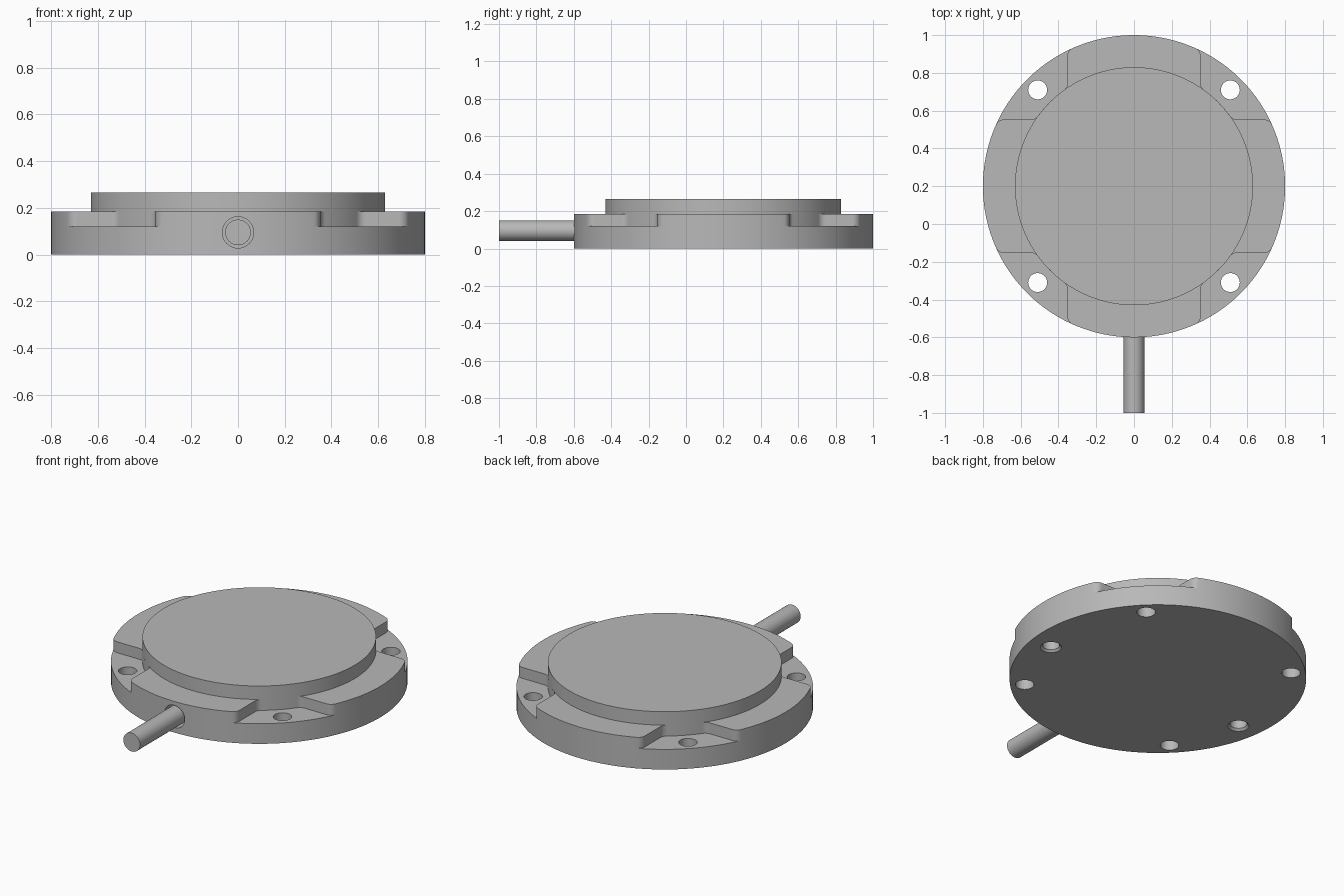
import bpy, bmesh, math
from mathutils import Matrix, Vector

cube = bpy.data.objects.get("Cube")
if cube:
    bpy.data.objects.remove(cube, do_unlink=True)

CENTRE = Vector((0, 0.2, 0))
FLANGE_R, PLATE_R = 0.8, 0.63
FLOOR_Z, FLANGE_Z, PLATE_Z = 0.12, 0.185, 0.265

grey = bpy.data.materials.new("plain grey")
grey.use_nodes = True
tone = (0.48, 0.48, 0.48, 1)
grey.diffuse_color = tone
grey.node_tree.nodes["Principled BSDF"].inputs["Base Color"].default_value = tone


def make_object(name, bm, matrix):
    bmesh.ops.recalc_face_normals(bm, faces=bm.faces[:])
    mesh = bpy.data.meshes.new(name)
    bm.to_mesh(mesh)
    bm.free()
    mesh.materials.append(grey)
    obj = bpy.data.objects.new(name, mesh)
    obj.matrix_world = matrix
    bpy.context.collection.objects.link(obj)
    return obj


def turned(name, profile, matrix, sides=48):
    """Solid of revolution with flat caps from (radius, height) pairs."""
    bm = bmesh.new()
    rings = [[bm.verts.new((r * math.cos(a), r * math.sin(a), z))
              for a in (math.tau * i / sides for i in range(sides))]
             for r, z in profile]
    for low, high in zip(rings, rings[1:]):
        for i in range(sides):
            j = (i + 1) % sides
            bm.faces.new((low[i], low[j], high[j], high[i]))
    bm.faces.new(rings[0])
    bm.faces.new(rings[-1])
    return make_object(name, bm, matrix)


def prism(name, outline, z0, z1, matrix):
    bm = bmesh.new()
    face = bm.faces.new([bm.verts.new((x, y, z0)) for x, y in outline])
    top = bmesh.ops.extrude_face_region(bm, geom=[face])["geom"]
    verts = [v for v in top if isinstance(v, bmesh.types.BMVert)]
    bmesh.ops.translate(bm, verts=verts, vec=(0, 0, z1 - z0))
    return make_object(name, bm, matrix)


def cut(target, cutter):
    cutter.hide_render = True
    bpy.context.view_layer.objects.active = target
    mod = target.modifiers.new("cut", "BOOLEAN")
    mod.operation, mod.solver, mod.object = "DIFFERENCE", "EXACT", cutter
    bpy.ops.object.modifier_apply(modifier=mod.name)
    bpy.data.objects.remove(cutter, do_unlink=True)


def arc(cx, cy, r, a0, a1, steps):
    return [(cx + r * math.cos(a0 + (a1 - a0) * i / steps),
             cy + r * math.sin(a0 + (a1 - a0) * i / steps)) for i in range(steps + 1)]


def notch_outline(wall=0.353, fillet=0.045):
    """Corner recess: round tab corner, straight wall, fillet, arc round the plate."""
    ox = wall - fillet
    oy = math.sqrt((FLANGE_R - fillet) ** 2 - ox ** 2)
    ix = wall + fillet
    iy = math.sqrt((PLATE_R + fillet) ** 2 - ix ** 2)
    outer, inner = math.atan2(oy, ox), math.atan2(iy, ix)
    half = [(math.cos(outer), math.sin(outer))]
    half += arc(ox, oy, fillet, outer, 0, 8)
    half += arc(ix, iy, fillet, math.pi, math.pi + inner, 8)
    half += arc(0, 0, PLATE_R, inner, math.pi / 4, 10)[1:-1]
    middle = PLATE_R * math.sqrt(0.5)
    return half + [(middle, middle)] + [(y, x) for x, y in reversed(half)] + [(1, 1)]


at_centre = Matrix.Translation(CENTRE)

# Flange body with raised tabs
body = turned("flange_body", [(FLANGE_R, 0), (FLANGE_R, FLANGE_Z)], at_centre, 160)

# Four corner recesses and their through holes
for k in range(4):
    turn = at_centre @ Matrix.Rotation(k * math.pi / 2, 4, "Z")
    cut(body, prism("recess_cutter", notch_outline(), FLOOR_Z, 0.3, turn))
    hole = turn @ Matrix.Translation((0.51, 0.51, 0))
    cut(body, turned("bolt_cutter", [(0.05, -0.1), (0.05, 0.3)], hole))

# Two chamfered blind holes underneath
for side in (-1, 1):
    spot = at_centre @ Matrix.Translation((side * 0.66, -0.11, 0))
    cut(body, turned("dowel_cutter", [(0.058, -0.05), (0.058, 0), (0.046, 0.012),
                                      (0.046, 0.11)], spot))

# Socket for the rod in the front rim
forward = Matrix.Translation((0, -0.5, 0.095)) @ Matrix.Rotation(math.pi / 2, 4, "X")
cut(body, turned("socket_cutter", [(0.067, 0), (0.067, 0.3)], forward))

# Round top plate and front rod
plate = turned("top_plate", [(PLATE_R, FLANGE_Z), (PLATE_R, PLATE_Z)], at_centre, 160)
rod = turned("front_rod", [(0.055, 0), (0.055, 0.5)], forward)

# Smooth curved walls, sharp edges
bpy.ops.object.select_all(action="DESELECT")
for obj in (body, plate, rod):
    obj.select_set(True)
bpy.context.view_layer.objects.active = body
bpy.ops.object.shade_smooth_by_angle(angle=math.radians(30))
